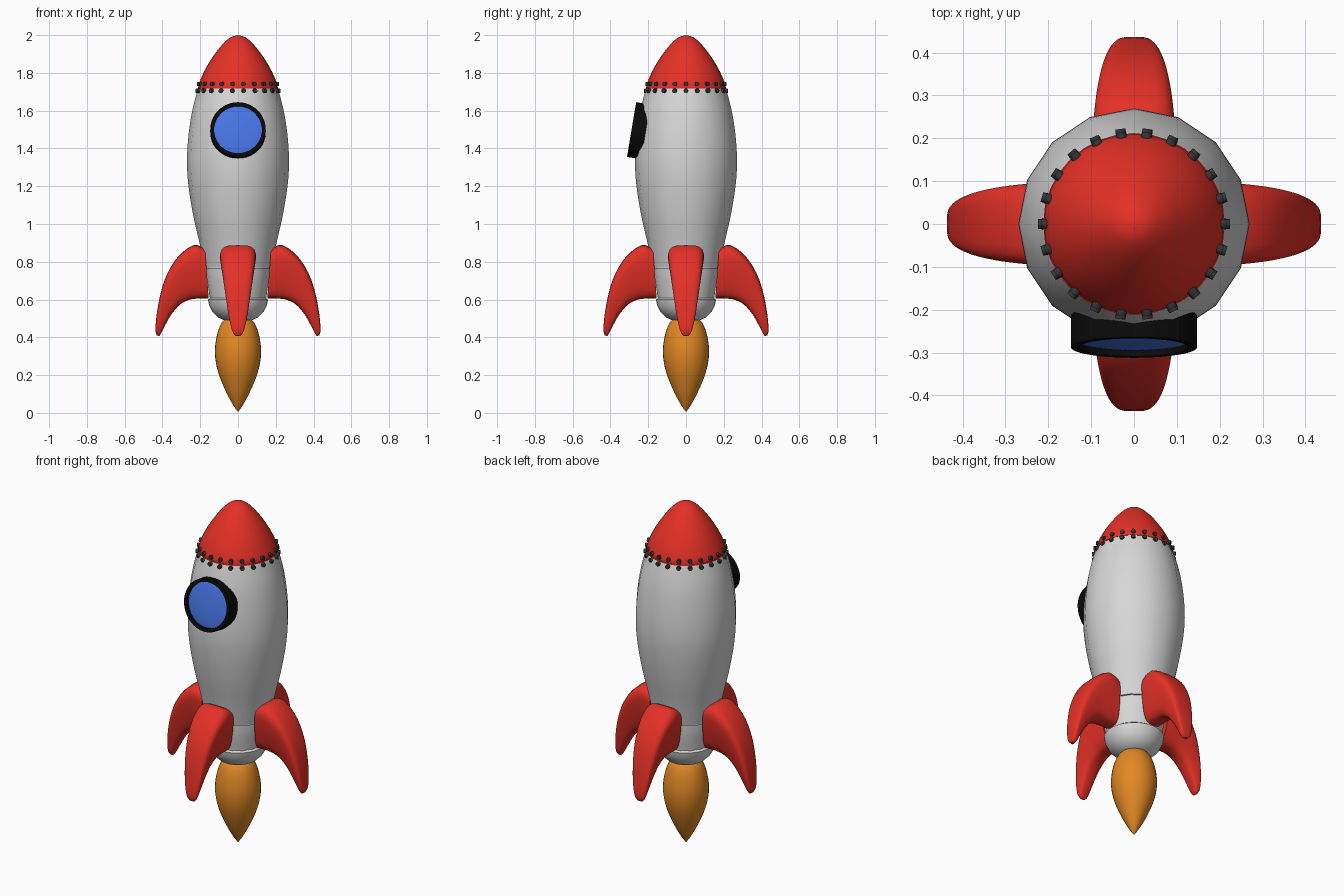
import bpy, bmesh, math
from mathutils import Vector, Matrix

if "Cube" in bpy.data.objects:
    bpy.data.objects.remove(bpy.data.objects["Cube"])


def material(name, rgb):
    m = bpy.data.materials.new(name)
    m.diffuse_color = (*rgb, 1)
    m.use_nodes = True
    m.node_tree.nodes["Principled BSDF"].inputs["Base Color"].default_value = m.diffuse_color
    return m


WHITE = material("light_grey", (0.68, 0.68, 0.68))
RED = material("red", (0.78, 0.03, 0.02))
BLACK = material("black", (0.003, 0.003, 0.003))
RIVET = material("dark_grey", (0.035, 0.035, 0.035))
BLUE = material("blue", (0.065, 0.18, 0.8))
ORANGE = material("orange", (0.76, 0.25, 0.018))


def finish(name, bm, mat, angle=40):
    bmesh.ops.remove_doubles(bm, verts=bm.verts, dist=1e-5)
    bmesh.ops.recalc_face_normals(bm, faces=bm.faces)
    me = bpy.data.meshes.new(name)
    bm.to_mesh(me)
    bm.free()
    me.materials.append(mat)
    ob = bpy.data.objects.new(name, me)
    bpy.context.collection.objects.link(ob)
    bpy.ops.object.select_all(action='DESELECT')
    bpy.context.view_layer.objects.active = ob
    ob.select_set(True)
    bpy.ops.object.shade_smooth_by_angle(angle=math.radians(angle))
    return ob


def smooth_path(pts, n=4):
    """Catmull-Rom through tuples of any length."""
    p = [Vector(q) for q in pts]
    p = [2 * p[0] - p[1]] + p + [2 * p[-1] - p[-2]]
    out = []
    for i in range(1, len(p) - 2):
        a, b, c, d = p[i - 1:i + 3]
        for k in range(n):
            t = k / n
            out.append(0.5 * (2 * b + (c - a) * t + (2 * a - 5 * b + 4 * c - d) * t * t
                              + (3 * b - a - 3 * c + d) * t ** 3))
    return out + [p[-2]]


def lathe(name, profile, sides, mat, matrix=None, curved=True, angle=40):
    """Revolve (radius, z) points about z."""
    pts = smooth_path(profile) if curved else profile
    bm = bmesh.new()
    vs = [bm.verts.new((max(r, 0), 0, z)) for r, z in pts]
    es = [bm.edges.new(e) for e in zip(vs, vs[1:])]
    bmesh.ops.spin(bm, geom=vs + es, cent=(0, 0, 0), axis=(0, 0, 1),
                   angle=math.tau, steps=sides)
    if matrix:
        bm.transform(matrix)
    return finish(name, bm, mat, angle)


# Body, from the bottom edge to the neck under the nose
lathe("hull", [(0.176, 0.765), (0.204, 0.90), (0.238, 1.05), (0.262, 1.20), (0.270, 1.32),
               (0.264, 1.45), (0.246, 1.58), (0.222, 1.68), (0.209, 1.722)], 16, WHITE)
lathe("hull_floor", [(0, 0.765), (0.178, 0.765), (0.178, 0.772)], 16, WHITE, curved=False)
lathe("collar", [(0.168, 0.768), (0.163, 0.70), (0.148, 0.60)], 16, WHITE)
lathe("engine_bell", [(0, 0.608), (0.148, 0.608), (0.159, 0.600), (0.153, 0.57), (0.135, 0.535),
                      (0.105, 0.505), (0.06, 0.485), (0, 0.48)], 32, WHITE, curved=False)

# Nose
lathe("nose_cone", [(0.210, 1.724), (0.202, 1.755), (0.173, 1.82), (0.130, 1.89),
                    (0.083, 1.95), (0.040, 1.988), (0, 2.0)], 32, RED)
lathe("nose_rim", [(0.19, 1.718), (0.212, 1.718), (0.212, 1.726), (0.19, 1.73)], 32, RED,
      curved=False)

# Flame
lathe("flame", [(0, 0.515), (0.05, 0.505), (0.088, 0.475), (0.114, 0.40), (0.122, 0.31),
                (0.105, 0.215), (0.065, 0.115), (0.025, 0.04), (0, 0.005)], 32, ORANGE)

# Two rows of rivets around the seam
bm = bmesh.new()
for radius, z in ((0.203, 1.741), (0.211, 1.705)):
    for i in range(22):
        m = (Matrix.Rotation(math.tau * i / 22, 4, 'Z') @ Matrix.Translation((radius, 0, z))
             @ Matrix.Rotation(math.pi / 2, 4, 'Y'))
        bmesh.ops.create_cone(bm, cap_ends=True, segments=10, radius1=0.0135,
                              radius2=0.0115, depth=0.026, matrix=m)
finish("rivets", bm, RIVET)

# Porthole, tilted slightly upward; local z points outward
port = (Matrix.Translation((0, -0.288, 1.5))
        @ Matrix.Rotation(math.radians(90 - 9.5), 4, 'X'))
lathe("porthole_ring", [(0.127, -0.075), (0.147, -0.075), (0.147, 0), (0.127, 0),
                        (0.127, -0.075)], 40, BLACK, port, curved=False)
lathe("porthole_glass", [(0.128, -0.014), (0.10, -0.009), (0.06, -0.005), (0, -0.003)],
      40, BLUE, port)

# Fins: sections of outer x, z, inner x, z, outer half width, inner half width
FIN = [(0.175, 0.87, 0.155, 0.605, 0.104, 0.060),
       (0.235, 0.888, 0.205, 0.605, 0.110, 0.060),
       (0.315, 0.830, 0.255, 0.600, 0.102, 0.056),
       (0.373, 0.740, 0.305, 0.575, 0.088, 0.052),
       (0.408, 0.640, 0.350, 0.525, 0.073, 0.044),
       (0.430, 0.525, 0.385, 0.465, 0.055, 0.034),
       (0.437, 0.440, 0.408, 0.420, 0.034, 0.024),
       (0.430, 0.410, 0.417, 0.406, 0.014, 0.010)]


def rounded(v, power=0.55):
    return math.copysign(abs(v) ** power, v)


for side, turn in (("right", 0), ("back", 90), ("left", 180), ("front", 270)):
    bm = bmesh.new()
    rings = []
    for ox, oz, ix, iz, wo, wi in smooth_path(FIN, 3):
        ring = []
        for k in range(24):
            a = math.tau * k / 24
            t = (rounded(math.cos(a)) + 1) / 2
            ring.append(bm.verts.new((ix + (ox - ix) * t,
                                      rounded(math.sin(a)) * (wi + (wo - wi) * t),
                                      iz + (oz - iz) * t)))
        rings.append(ring)
    for r, s in zip(rings, rings[1:]):
        for k in range(24):
            j = (k + 1) % 24
            bm.faces.new((r[k], r[j], s[j], s[k]))
    bm.faces.new(rings[0])
    bm.faces.new(rings[-1])
    bm.transform(Matrix.Rotation(math.radians(turn), 4, 'Z'))
    finish(side + "_fin", bm, RED, 50)
